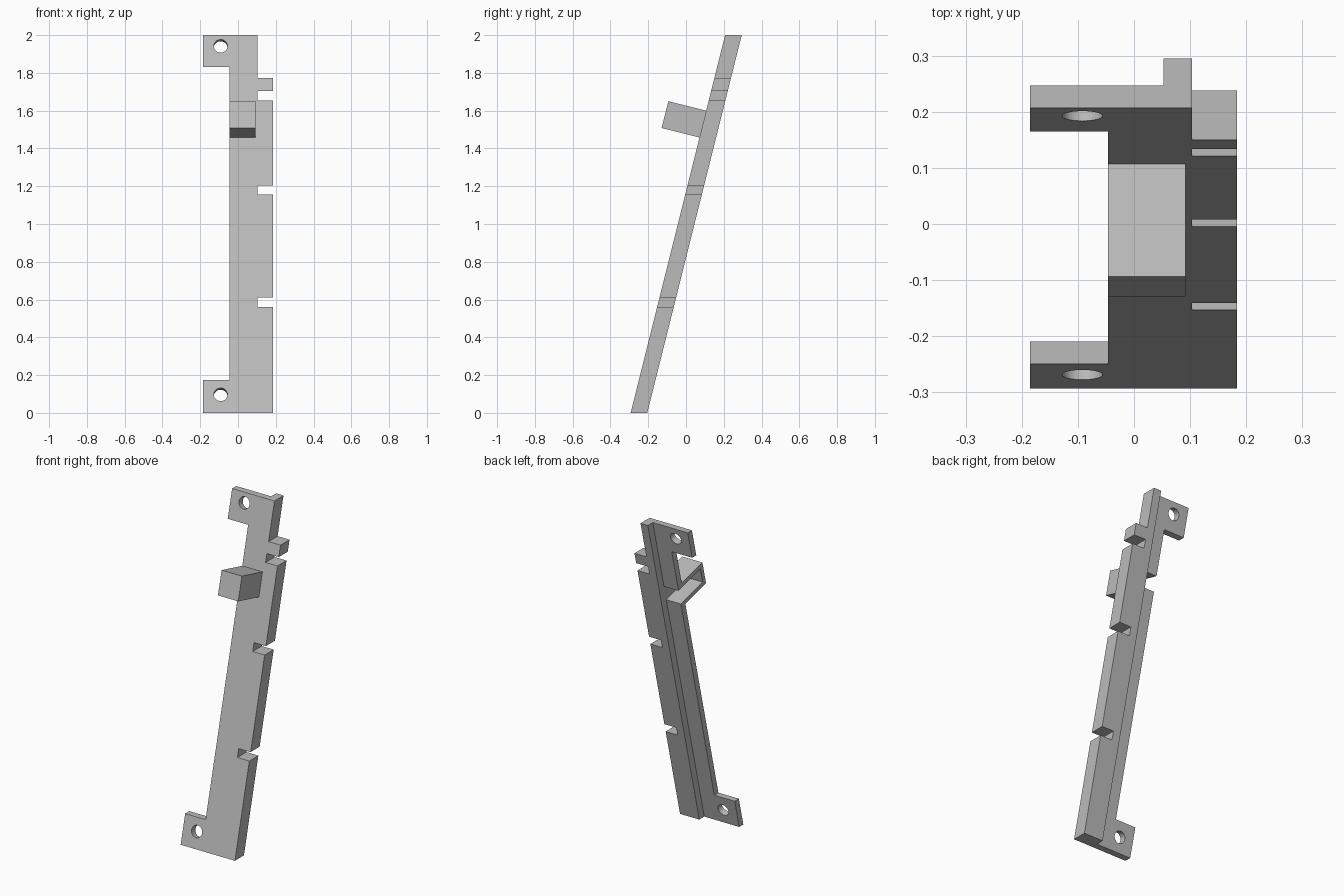
import bpy, bmesh, math
from mathutils import Matrix, Vector

cube = bpy.data.objects.get("Cube")
if cube:
    bpy.data.objects.remove(cube, do_unlink=True)

SLOPE = 0.25
TILT = Matrix.Rotation(-math.atan(SLOPE), 4, 'X')

grey = bpy.data.materials.new("plain_grey")
grey.use_nodes = True
grey.diffuse_color = (0.5, 0.5, 0.5, 1)
grey.node_tree.nodes["Principled BSDF"].inputs["Base Color"].default_value = (0.5, 0.5, 0.5, 1)


def front_y(z):
    return SLOPE * z - 0.293


def finish(name, bm):
    bmesh.ops.recalc_face_normals(bm, faces=bm.faces)
    mesh = bpy.data.meshes.new(name)
    bm.to_mesh(mesh)
    bm.free()
    mesh.materials.append(grey)
    obj = bpy.data.objects.new(name, mesh)
    bpy.context.collection.objects.link(obj)
    return obj


def leaning_slab(name, outline, depth):
    """Extrude an x-z outline backwards from the leaning front plane."""
    bm = bmesh.new()
    face = bm.faces.new([bm.verts.new((x, front_y(z), z)) for x, z in outline])
    ext = bmesh.ops.extrude_face_region(bm, geom=[face])
    verts = [g for g in ext["geom"] if isinstance(g, bmesh.types.BMVert)]
    bmesh.ops.translate(bm, verts=verts, vec=(0, depth, 0))
    return finish(name, bm)


def tilted_box(name, z, low, high):
    """Box in the plate's own tilted frame, centred on the front plane at height z."""
    bm = bmesh.new()
    bmesh.ops.create_cube(bm, size=1)
    low, high = Vector(low), Vector(high)
    size = high - low
    place = Matrix.Translation((0, front_y(z), z)) @ TILT
    bm.transform(place @ Matrix.Translation((low + high) / 2) @ Matrix.Diagonal((*size, 1)))
    return finish(name, bm)


def hole_cutter(x, z):
    bm = bmesh.new()
    bmesh.ops.create_cone(bm, cap_ends=True, segments=32, radius1=0.036, radius2=0.036, depth=0.3)
    bm.transform(Matrix.Translation((x, front_y(z), z)) @ TILT @ Matrix.Rotation(math.pi / 2, 4, 'X'))
    return finish("hole_cutter", bm)


def cut(obj, cutters):
    for c in cutters:
        mod = obj.modifiers.new("cut", 'BOOLEAN')
        mod.operation, mod.solver, mod.object = 'DIFFERENCE', 'EXACT', c
    bpy.context.view_layer.update()
    dg = bpy.context.evaluated_depsgraph_get()
    mesh = bpy.data.meshes.new_from_object(obj.evaluated_get(dg))
    obj.modifiers.clear()
    obj.data = mesh


# Thin plate with a mounting tab at each end
left, inner, step, shoulder, right = -0.185, -0.046, 0.053, 0.103, 0.184
plate = leaning_slab("mounting_plate", [
    (left, 0), (step, 0), (step, 2), (left, 2),
    (left, 1.83), (inner, 1.83), (inner, 0.175), (left, 0.175)], 0.04)

# Thick rail with slots along its outer edge
edge = [(step, 0), (right, 0)]
for z in (0.56, 1.155, 1.655):
    edge += [(right, z), (shoulder, z), (shoulder, z + 0.05), (right, z + 0.05)]
edge += [(right, 1.772), (shoulder, 1.772), (shoulder, 2), (step, 2)]
leaning_slab("slotted_rail", edge, 0.088)

# Hollow block, open to the back and the inner side
mid = 1.529
block = tilted_box("hollow_block", mid, (inner, -0.207, -0.073), (0.092, 0, 0.073))
cavity = tilted_box("cavity_cutter", mid, (-0.12, -0.18, -0.046), (step + 0.002, 0.12, 0.046))
holes = [hole_cutter(-0.092, z) for z in (0.097, 1.942)]

cut(block, [cavity])
cut(plate, [cavity] + holes)
for helper in [cavity] + holes:
    bpy.data.objects.remove(helper, do_unlink=True)

# Crisp edges, smooth hole walls
for obj in (plate, block):
    bpy.ops.object.select_all(action='DESELECT')
    obj.select_set(True)
    bpy.context.view_layer.objects.active = obj
    bpy.ops.object.shade_smooth_by_angle(angle=math.radians(30))
